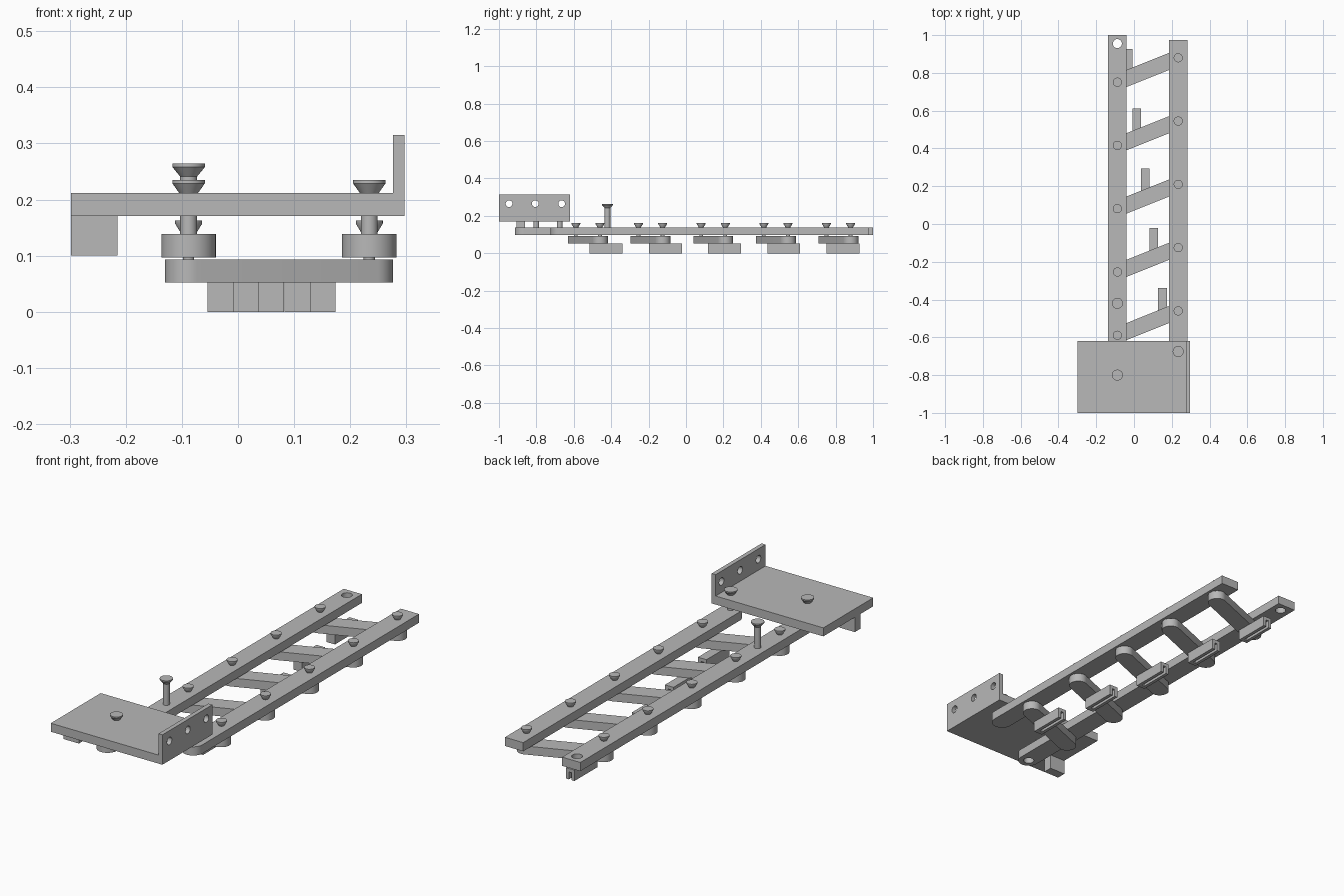
import bpy, bmesh, math
from math import cos, sin, pi

if "Cube" in bpy.data.objects:
    bpy.data.objects.remove(bpy.data.objects["Cube"])

metal = bpy.data.materials.new("light_grey_metal")
metal.diffuse_color = (0.48, 0.48, 0.48, 1)
metal.use_nodes = True
metal.node_tree.nodes["Principled BSDF"].inputs["Base Color"].default_value = metal.diffuse_color


def finish(ob):
    ob.data.materials.clear()
    ob.data.materials.append(metal)
    bpy.ops.object.select_all(action='DESELECT')
    ob.select_set(True)
    bpy.context.view_layer.objects.active = ob
    bpy.ops.object.shade_smooth_by_angle(angle=math.radians(35))


def arc(cx, cy, r, a0, a1, n):
    return [(cx + r * cos(a0 + (a1 - a0) * i / n), cy + r * sin(a0 + (a1 - a0) * i / n))
            for i in range(n + 1)]


def circle(cx, cy, r):
    return arc(cx, cy, r, 0, 2 * pi, 32)[:-1]


def slab(name, outlines, z0, z1, rot=(0, 0, 0), loc=None):
    """Extrude a flat outline (further outlines are holes) from z0 to z1."""
    cu = bpy.data.curves.new(name, 'CURVE')
    cu.dimensions, cu.fill_mode, cu.extrude = '2D', 'BOTH', (z1 - z0) / 2
    for pts in outlines:
        sp = cu.splines.new('POLY')
        sp.points.add(len(pts) - 1)
        for p, (x, y) in zip(sp.points, pts):
            p.co = (x, y, 0, 1)
        sp.use_cyclic_u = True
    ob = bpy.data.objects.new(name, cu)
    bpy.context.collection.objects.link(ob)
    ob.rotation_euler = rot
    ob.location = loc or (0, 0, (z0 + z1) / 2)
    bpy.ops.object.select_all(action='DESELECT')
    ob.select_set(True)
    bpy.context.view_layer.objects.active = ob
    bpy.ops.object.convert(target='MESH')
    ob = bpy.context.view_layer.objects.active
    bm = bmesh.new()
    bm.from_mesh(ob.data)
    bmesh.ops.remove_doubles(bm, verts=bm.verts, dist=1e-5)
    bmesh.ops.recalc_face_normals(bm, faces=bm.faces)
    bm.to_mesh(ob.data)
    bm.free()
    finish(ob)
    return ob


def rect(x0, x1, y0, y1):
    return [(x0, y0), (x1, y0), (x1, y1), (x0, y1)]


def lathe(name, x, y, profile, n=32):
    """Turn an (radius, z) profile about a vertical axis, with capped ends."""
    bm = bmesh.new()
    rings = [[bm.verts.new((r * cos(2 * pi * i / n), r * sin(2 * pi * i / n), z))
              for i in range(n)] for r, z in profile]
    for a, b in zip(rings, rings[1:]):
        for i in range(n):
            j = (i + 1) % n
            bm.faces.new((a[i], a[j], b[j], b[i]))
    bm.faces.new(rings[0][::-1])
    bm.faces.new(rings[-1])
    me = bpy.data.meshes.new(name)
    bm.to_mesh(me)
    bm.free()
    ob = bpy.data.objects.new(name, me)
    ob.location = (x, y, 0)
    bpy.context.collection.objects.link(ob)
    finish(ob)


LX, RX = -0.088, 0.234
RAIL0, RAIL1 = 0.097, 0.139
PLATE0, PLATE1 = 0.171, 0.212


# Rails: rounded front end, square back end
def rail(name, x, yc, y1, holes):
    r = 0.0485
    outline = arc(x, yc, r, pi, 2 * pi, 24) + [(x + r, y1), (x - r, y1)]
    slab(name, [outline] + [circle(x, h, 0.024) for h in holes], RAIL0, RAIL1)


rail("left_rail", LX, -0.867, 1.0, [-0.867, 0.955])
rail("right_rail", RX, -0.675, 0.975, [])

# Mounting plate, drilled side flange and stop block
slab("mounting_plate", [rect(-0.298, 0.297, -1, -0.62)], PLATE0, PLATE1)
slab("side_flange",
     [rect(-1, -0.62, PLATE1, 0.315)] + [circle(y, 0.265, 0.018) for y in (-0.946, -0.806, -0.665)],
     0.276, 0.297, rot=(pi / 2, 0, pi / 2), loc=(0.2865, 0, 0))
slab("stop_block", [rect(-0.298, -0.215, -0.905, -0.86)], 0.10, PLATE0)

# Plate bolts with spacers, and the tall handle bolt
for x, y in ((LX, -0.8), (RX, -0.675)):
    lathe("plate_bolt", x, y, [(0.015, RAIL1 - 0.01), (0.015, PLATE1), (0.017, PLATE1),
                               (0.029, 0.229), (0.029, 0.235)])
lathe("tall_bolt", LX, -0.42, [(0.015, RAIL1 - 0.01), (0.015, 0.241), (0.029, 0.258), (0.029, 0.264)])

# Five slanted links with pivot bolts and slotted pads
for i in range(5):
    ly, ry = -0.589 + 0.335 * i, -0.46 + 0.335 * i
    a = math.atan2(ry - ly, RX - LX)
    outline = arc(LX, ly, 0.042, a + pi / 2, a + 3 * pi / 2, 20) + \
        arc(RX, ry, 0.042, a - pi / 2, a + pi / 2, 20)
    slab("link", [outline], 0.052, 0.093)
    for x, y in ((LX, ly), (RX, ry)):
        lathe("pivot_bolt", x, y, [(0.01, 0.08), (0.01, RAIL1), (0.013, RAIL1),
                                   (0.024, 0.157), (0.024, 0.163)])
    # Pad: closed at the front, slot open to the back and below
    cx, y0 = 0.151 - 0.0457 * i, -0.515 + 0.3165 * i
    x0, x1, y1 = cx - 0.0228, cx + 0.0228, y0 + 0.176
    s = 0.007
    slab("pad_prongs", [[(x0, y0), (x1, y0), (x1, y1), (cx + s, y1), (cx + s, y0 + 0.02),
                         (cx - s, y0 + 0.02), (cx - s, y1), (x0, y1)]], 0.0, 0.036)
    slab("pad_base", [rect(x0, x1, y0, y1)], 0.036, 0.052)
